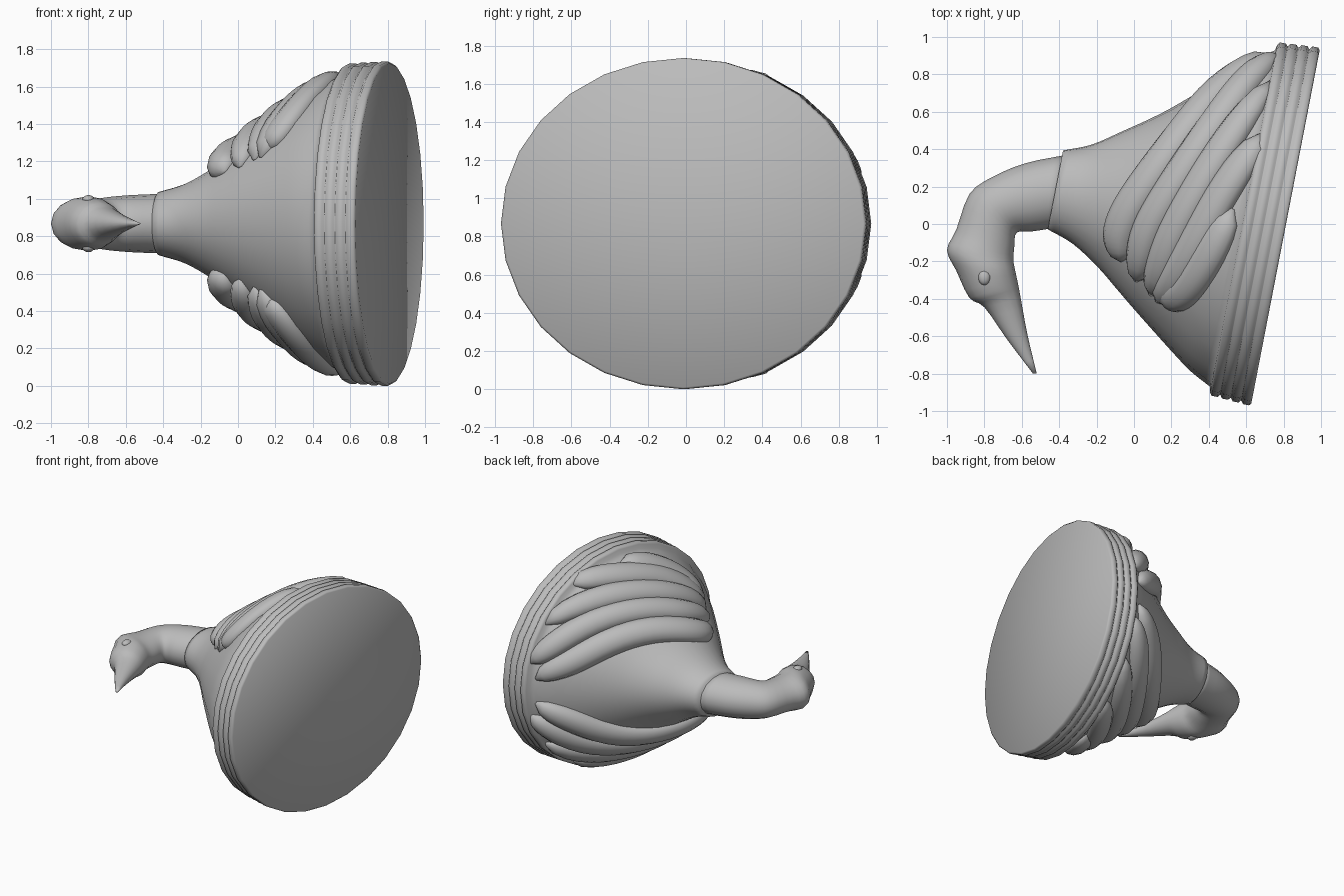
import bpy, bmesh, math
from mathutils import Vector

if "Cube" in bpy.data.objects:
    bpy.data.objects.remove(bpy.data.objects["Cube"])

MID_Z = 0.867
MOUTH = Vector((0.81, -0.015, MID_Z))
AXIS = Vector((-0.982, 0.19, 0))      # mouth towards handle
SIDE = Vector((0.19, 0.982, 0))       # across the mouth
UP = Vector((0, 0, 1))

grey = bpy.data.materials.new("plain grey")
grey.diffuse_color = (0.5, 0.5, 0.5, 1)
grey.use_nodes = True
grey.node_tree.nodes["Principled BSDF"].inputs["Base Color"].default_value = grey.diffuse_color


def spline(points, steps):
    """Smooth curve of tuples through the given tuples."""
    p = [Vector(q) for q in points]
    p = [p[0] * 2 - p[1]] + p + [p[-1] * 2 - p[-2]]
    out = []
    for i in range(1, len(p) - 2):
        a, b, c, d = p[i - 1:i + 3]
        for k in range(steps):
            t = k / steps
            out.append((b * 2 + (c - a) * t + (a * 2 - b * 5 + c * 4 - d) * t ** 2
                        + (b * 3 - a - c * 3 + d) * t ** 3) * 0.5)
    return out + [p[-2]]


def loft(name, rings, smooth_angle=None):
    """Skin closed rings and close both ends with fans."""
    bm = bmesh.new()
    loops = [[bm.verts.new(v) for v in r] for r in rings]
    n = len(loops[0])
    for a, b in zip(loops, loops[1:]):
        for i in range(n):
            bm.faces.new((a[i], a[(i + 1) % n], b[(i + 1) % n], b[i]))
    for loop in (loops[0], loops[-1]):
        mid = bm.verts.new(sum((v.co for v in loop), Vector()) / n)
        for i in range(n):
            bm.faces.new((loop[i], loop[(i + 1) % n], mid))
    bmesh.ops.recalc_face_normals(bm, faces=bm.faces[:])
    for f in bm.faces:
        f.smooth = True
    mesh = bpy.data.meshes.new(name)
    bm.to_mesh(mesh)
    bm.free()
    mesh.materials.append(grey)
    ob = bpy.data.objects.new(name, mesh)
    bpy.context.collection.objects.link(ob)
    return ob


def ellipse(c, u, v, n):
    return [c + u * math.cos(2 * math.pi * i / n) + v * math.sin(2 * math.pi * i / n)
            for i in range(n)]


# bell body: distance from mouth, sideways shift, half width, half height
BODY = spline([(0.235, 0.0, 0.915, 0.81), (0.35, -0.01, 0.845, 0.735), (0.47, -0.02, 0.75, 0.65),
               (0.70, -0.035, 0.56, 0.475), (0.82, -0.035, 0.465, 0.385), (0.947, -0.03, 0.37, 0.3),
               (1.1, -0.035, 0.27, 0.215), (1.245, -0.04, 0.215, 0.17)], 4)


def body_at(s):
    for a, b in zip(BODY, BODY[1:]):
        if s <= b[0]:
            return a.lerp(b, (s - a[0]) / (b[0] - a[0]))
    return BODY[-1]


def on_body(s, deg):
    """Point on the bell: 0 degrees is +y, 90 degrees is up."""
    _, off, hy, hz = body_at(s)
    a = math.radians(deg)
    return MOUTH + AXIS * s + SIDE * (off + hy * math.cos(a)) + UP * (hz * math.sin(a))


# four rounded rim bands followed by the flaring body
rows = []
for i in range(4):
    s = i * 0.058
    for ds, r in ((0.0, 0.962), (0.01, 0.974), (0.042, 0.974), (0.054, 0.958)):
        r -= 0.004 * i
        rows.append((s + ds, 0.0, r, r * 0.891))
rows += [tuple(r) for r in BODY]
loft("bell", [ellipse(MOUTH + AXIS * s + SIDE * off, SIDE * hy, UP * hz, 28)
              for s, off, hy, hz in rows])

# curved neck, head and beak: outer x, y, inner x, y, half height
sections = [(-0.36, 0.37, -0.42, -0.02, 0.16), (-0.58, 0.325, -0.55, -0.04, 0.153),
            (-0.76, 0.25, -0.61, -0.04, 0.143), (-0.88, 0.16, -0.635, -0.06, 0.132),
            (-0.95, -0.03, -0.64, -0.12, 0.13), (-1.0, -0.14, -0.645, -0.19, 0.14),
            (-0.95, -0.25, -0.635, -0.25, 0.145), (-0.88, -0.395, -0.62, -0.32, 0.12),
            (-0.80, -0.445, -0.605, -0.4, 0.085), (-0.68, -0.615, -0.57, -0.59, 0.045),
            (-0.54, -0.8, -0.52, -0.8, 0.004)]
rings = []
for ox, oy, ix, iy, hz in spline(sections, 3):
    o, i = Vector((ox, oy, MID_Z)), Vector((ix, iy, MID_Z))
    rings.append(ellipse((o + i) / 2, (o - i) / 2, UP * hz, 16))
loft("neck_head_beak", rings)

# eyes on both sides of the head
for side, label in ((1, "upper"), (-1, "lower")):
    bpy.ops.mesh.primitive_uv_sphere_add(segments=14, ring_count=8, radius=1,
                                         location=(-0.8, -0.285, MID_Z + side * 0.128))
    eye = bpy.context.object
    eye.name = label + "_eye"
    eye.scale = (0.033, 0.042, 0.025)
    eye.data.materials.append(grey)
    bpy.ops.object.shade_smooth()

# wing feathers: half width, thickness, path of (distance from mouth, angle)
FEATHERS = [
    (0.105, 0.085, [(0.83, 133), (0.86, 112), (0.81, 86), (0.67, 54), (0.48, 24), (0.27, 7)]),
    (0.10, 0.085, [(0.73, 138), (0.72, 108), (0.66, 86), (0.535, 60), (0.36, 32), (0.22, 15)]),
    (0.10, 0.08, [(0.64, 139), (0.59, 106), (0.52, 85), (0.41, 64), (0.22, 36)]),
    (0.10, 0.075, [(0.60, 140), (0.48, 108), (0.37, 83), (0.21, 60)]),
    (0.10, 0.07, [(0.57, 136), (0.47, 123), (0.385, 107), (0.295, 87)])]


def feather(name, width, thick, path, side):
    pts = spline(path, 5)
    rings = []
    for k, (s, deg) in enumerate(pts):
        t = k / (len(pts) - 1)
        taper = max(0.12, (1 - abs(2 * t - 1) ** 5) ** 0.5)
        p = on_body(s, deg)
        a, b = pts[max(k - 1, 0)], pts[min(k + 1, len(pts) - 1)]
        tangent = (on_body(*b) - on_body(*a)).normalized()
        normal = (on_body(s, deg + 1) - on_body(s, deg - 1)).cross(
            on_body(s + 0.02, deg) - on_body(s - 0.02, deg)).normalized()
        if normal.dot(p - (MOUTH + AXIS * s)) < 0:
            normal = -normal
        across = normal.cross(tangent).normalized()
        ring = ellipse(p, across * width * taper, normal * thick * taper, 12)
        if side < 0:
            ring = [Vector((v.x, v.y, 2 * MID_Z - v.z)) for v in ring]
        rings.append(ring)
    loft(name, rings)


for side, label in ((1, "upper"), (-1, "lower")):
    for i, (w, h, path) in enumerate(FEATHERS):
        feather(f"{label}_wing_feather_{i + 1}", w, h, path, side)
